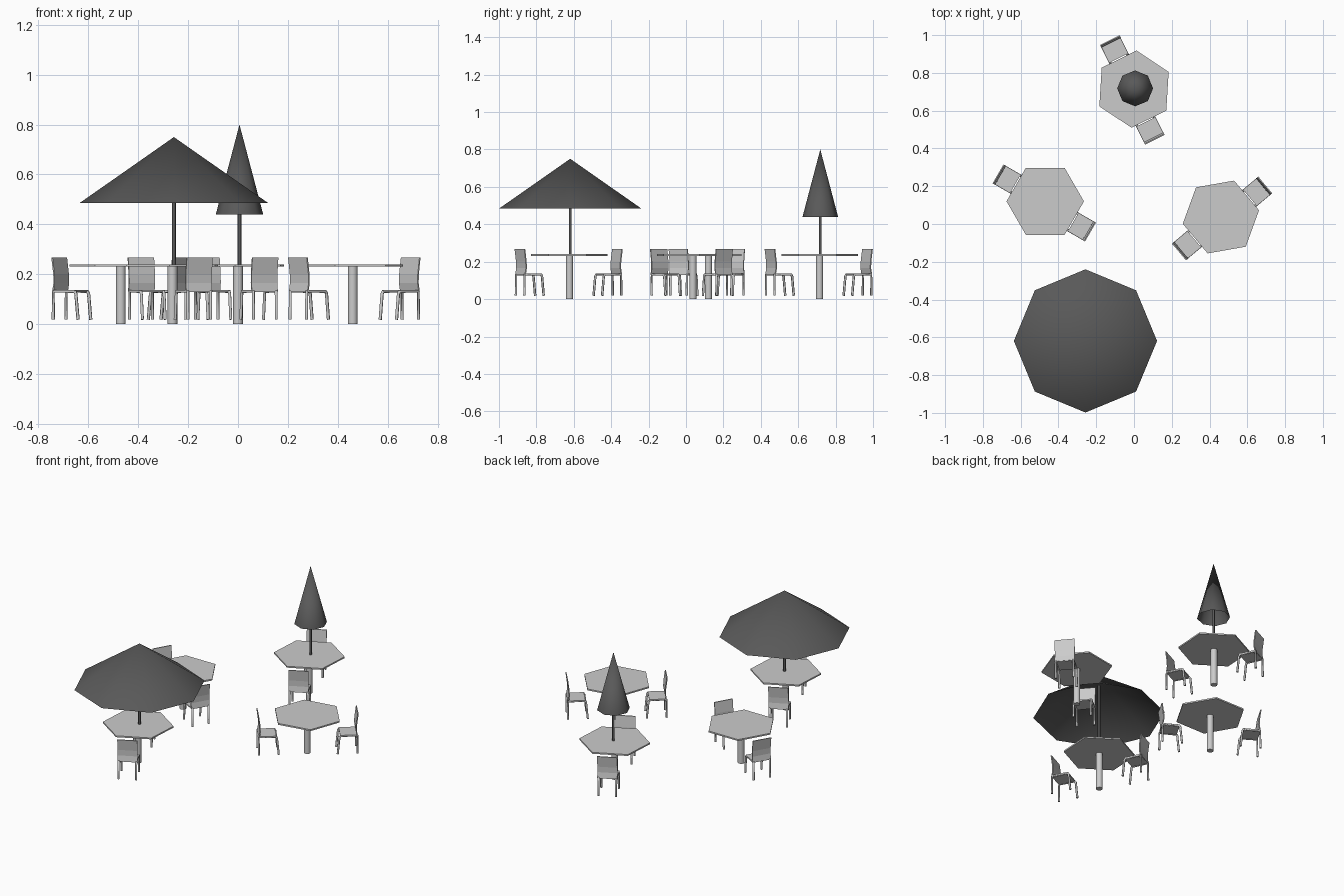
import bpy, bmesh
from math import radians, pi
from mathutils import Matrix, Vector

if "Cube" in bpy.data.objects:
    bpy.data.objects.remove(bpy.data.objects["Cube"])

dark = bpy.data.materials.new("dark_grey")
dark.diffuse_color = (0.1, 0.1, 0.1, 1)
dark.use_nodes = True
dark.node_tree.nodes["Principled BSDF"].inputs["Base Color"].default_value = dark.diffuse_color


def add(name, mesh, matrix):
    ob = bpy.data.objects.new(name, mesh)
    bpy.context.collection.objects.link(ob)
    ob.matrix_world = matrix
    return ob


def cone_mesh(name, sides, r1, r2, z0, z1, caps=True, smooth=False, mat=None):
    bm = bmesh.new()
    bmesh.ops.create_cone(bm, cap_ends=caps, segments=sides, radius1=r1, radius2=r2,
                          depth=z1 - z0, matrix=Matrix.Translation((0, 0, (z0 + z1) / 2)))
    # first corner on +x
    far = max(bm.verts, key=lambda v: v.co.xy.length).co.xy.copy()
    bmesh.ops.rotate(bm, verts=bm.verts,
                     matrix=Matrix.Rotation(Vector((1, 0)).angle_signed(far), 3, 'Z'))
    bmesh.ops.remove_doubles(bm, verts=bm.verts, dist=1e-5)
    for f in bm.faces:
        f.smooth = smooth and len(f.verts) <= 4
    me = bpy.data.meshes.new(name)
    bm.to_mesh(me)
    bm.free()
    if mat:
        me.materials.append(mat)
    return me


def strip_mesh(name, outline, half_width):
    """Extrude a closed (x, z) outline across the chair width."""
    bm = bmesh.new()
    f = bm.faces.new([bm.verts.new((x, -half_width, z)) for x, z in outline])
    ext = bmesh.ops.extrude_face_region(bm, geom=[f])["geom"]
    bmesh.ops.translate(bm, vec=(0, 2 * half_width, 0),
                        verts=[v for v in ext if isinstance(v, bmesh.types.BMVert)])
    bmesh.ops.recalc_face_normals(bm, faces=bm.faces)
    me = bpy.data.meshes.new(name)
    bm.to_mesh(me)
    bm.free()
    return me


# Chair parts: +x points away from the table, x = 0 is the outer edge of the back
seat = strip_mesh("seat", [(-0.108, 0.128), (-0.008, 0.128), (-0.008, 0.137), (-0.108, 0.137)], 0.056)
line = [(-0.006, 0.13), (-0.012, 0.165), (-0.011, 0.2), (-0.002, 0.268)]
back = strip_mesh("back", line + [(x - 0.006, z) for x, z in reversed(line)], 0.058)

# Bent tube frame: rear leg, side rail, front leg
frame = bpy.data.curves.new("chair_frame", 'CURVE')
frame.dimensions = '3D'
frame.bevel_depth = 0.0065
frame.bevel_resolution = 1
frame.use_fill_caps = True
path = [(-0.007, 0.018), (-0.008, 0.131), (-0.1, 0.131), (-0.108, 0.129), (-0.112, 0.121), (-0.122, 0.018)]
for y in (-0.051, 0.051):
    s = frame.splines.new('POLY')
    s.points.add(len(path) - 1)
    for p, (x, z) in zip(s.points, path):
        p.co = (x, y, z, 1)

# Table and umbrella parts
table_top = cone_mesh("table_top", 6, 0.205, 0.205, 0.231, 0.24)
table_leg = cone_mesh("table_leg", 16, 0.0195, 0.0195, 0, 0.232, smooth=True)
pole = cone_mesh("umbrella_pole", 8, 0.0075, 0.0075, 0.235, 0.68, smooth=True, mat=dark)
open_canopy = cone_mesh("open_canopy", 8, 0.379, 0, 0.485, 0.75, caps=False, smooth=True, mat=dark)
closed_canopy = cone_mesh("closed_canopy", 8, 0.095, 0, 0.44, 0.80, caps=False, smooth=True, mat=dark)

# Table sets: x, y, seating axis in degrees, canopy
sets = [
    (0.0, 0.714, 116.5, closed_canopy),
    (-0.263, -0.623, 116.5, open_canopy),
    (-0.47, 0.12, 150, None),
    (0.46, 0.037, 220, None),
]
for x, y, angle, canopy in sets:
    place = Matrix.Translation((x, y, 0))
    turn = place @ Matrix.Rotation(radians(angle), 4, 'Z')
    add("table_top", table_top, turn @ Matrix.Rotation(pi / 6, 4, 'Z'))
    add("table_leg", table_leg, place)
    for half, shift in ((0, -0.001), (pi, -0.021)):
        m = turn @ Matrix.Rotation(half, 4, 'Z') @ Matrix.Translation((0.291, shift, 0))
        for part in (seat, back, frame):
            add(part.name, part, m)
    if canopy:
        top = Matrix.Translation((x + 0.006, y + 0.004, 0))
        add("umbrella_pole", pole, top)
        add(canopy.name, canopy, top)
